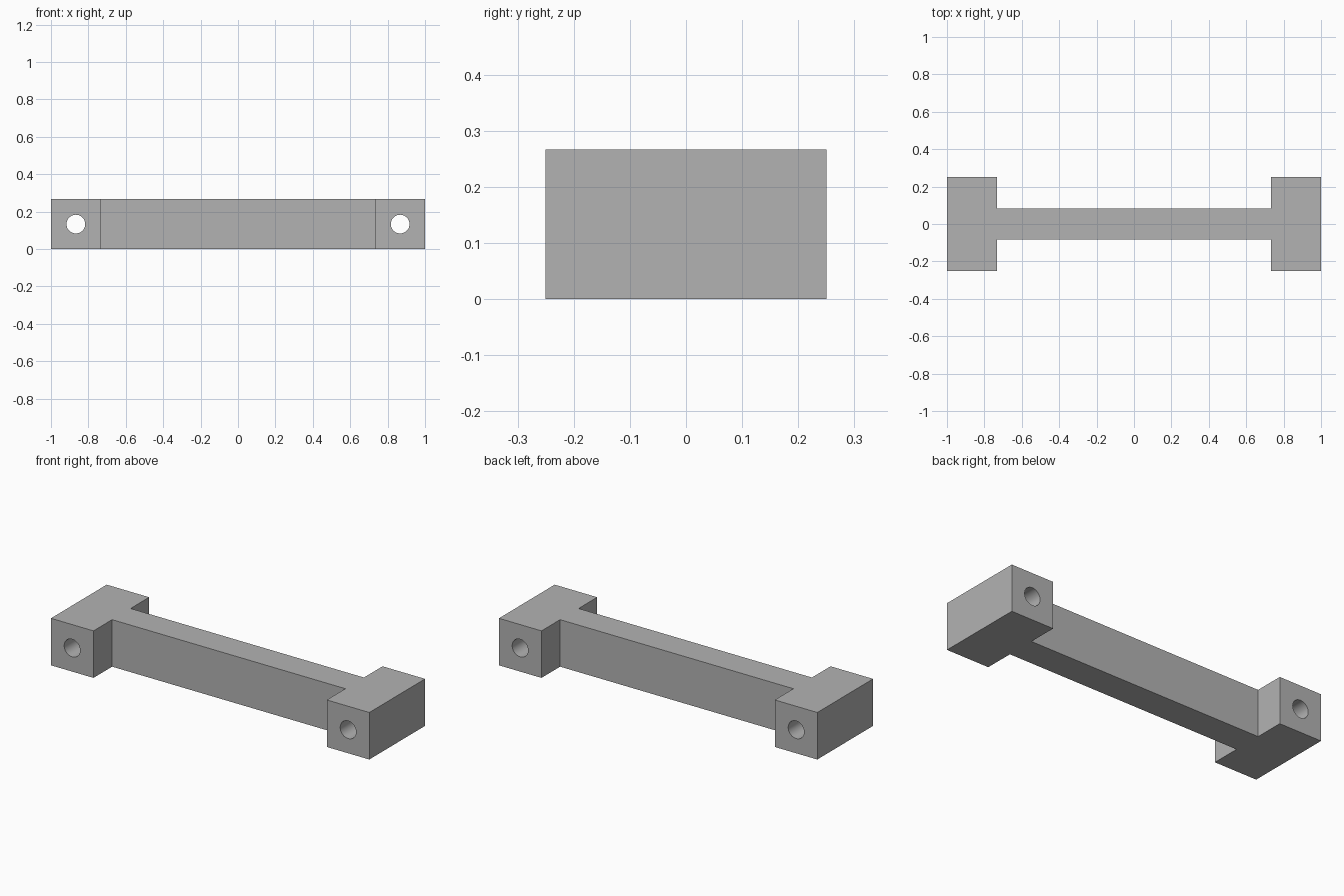
import bpy
import bmesh
from math import radians

cube = bpy.data.objects.get("Cube")
if cube:
    bpy.data.objects.remove(cube, do_unlink=True)

HEIGHT = 0.267
END_X, INNER_X, HOLE_X = 1.0, 0.733, 0.867
END_Y, BAR_Y = 0.25, 0.083
HOLE_R = 0.05

grey = bpy.data.materials.new("plain grey")
grey.use_nodes = True
colour = (0.45, 0.45, 0.45, 1)
grey.diffuse_color = colour
grey.node_tree.nodes["Principled BSDF"].inputs["Base Color"].default_value = colour

# Bracket: H-shaped outline, one quarter mirrored round, extruded upwards
quarter = [(END_X, END_Y), (INNER_X, END_Y), (INNER_X, BAR_Y)]
right_to_left = quarter + [(-x, y) for x, y in reversed(quarter)]
outline = right_to_left + [(-x, -y) for x, y in right_to_left]

bm = bmesh.new()
base = bm.faces.new([bm.verts.new((x, y, 0)) for x, y in outline])
top = bmesh.ops.extrude_face_region(bm, geom=[base])["geom"]
bmesh.ops.translate(bm, vec=(0, 0, HEIGHT),
                    verts=[v for v in top if isinstance(v, bmesh.types.BMVert)])
bmesh.ops.recalc_face_normals(bm, faces=bm.faces)
mesh = bpy.data.meshes.new("bracket")
bm.to_mesh(mesh)
bm.free()
bracket = bpy.data.objects.new("bracket", mesh)
bpy.context.collection.objects.link(bracket)
mesh.materials.append(grey)

# Bolt holes: one round hole from front to back through each end block
cutters = []
for side, name in ((1, "left"), (-1, "right")):
    bpy.ops.mesh.primitive_cylinder_add(
        vertices=48, radius=HOLE_R, depth=3 * END_Y,
        location=(side * HOLE_X, 0, HEIGHT / 2), rotation=(radians(90), 0, 0))
    cutter = bpy.context.object
    cutter.name = name + "_hole_cutter"
    cutter.data.materials.append(grey)
    cutter.hide_render = True
    cutters.append(cutter)
    cut = bracket.modifiers.new(name + " hole", 'BOOLEAN')
    cut.operation = 'DIFFERENCE'
    cut.solver = 'EXACT'
    cut.object = cutter

# Apply the cuts, drop the cutters and shade the hole walls smooth
bpy.ops.object.select_all(action='DESELECT')
bracket.select_set(True)
bpy.context.view_layer.objects.active = bracket
for cut in list(bracket.modifiers):
    bpy.ops.object.modifier_apply(modifier=cut.name)
for cutter in cutters:
    bpy.data.objects.remove(cutter, do_unlink=True)
bpy.ops.object.shade_smooth_by_angle(angle=radians(30))
